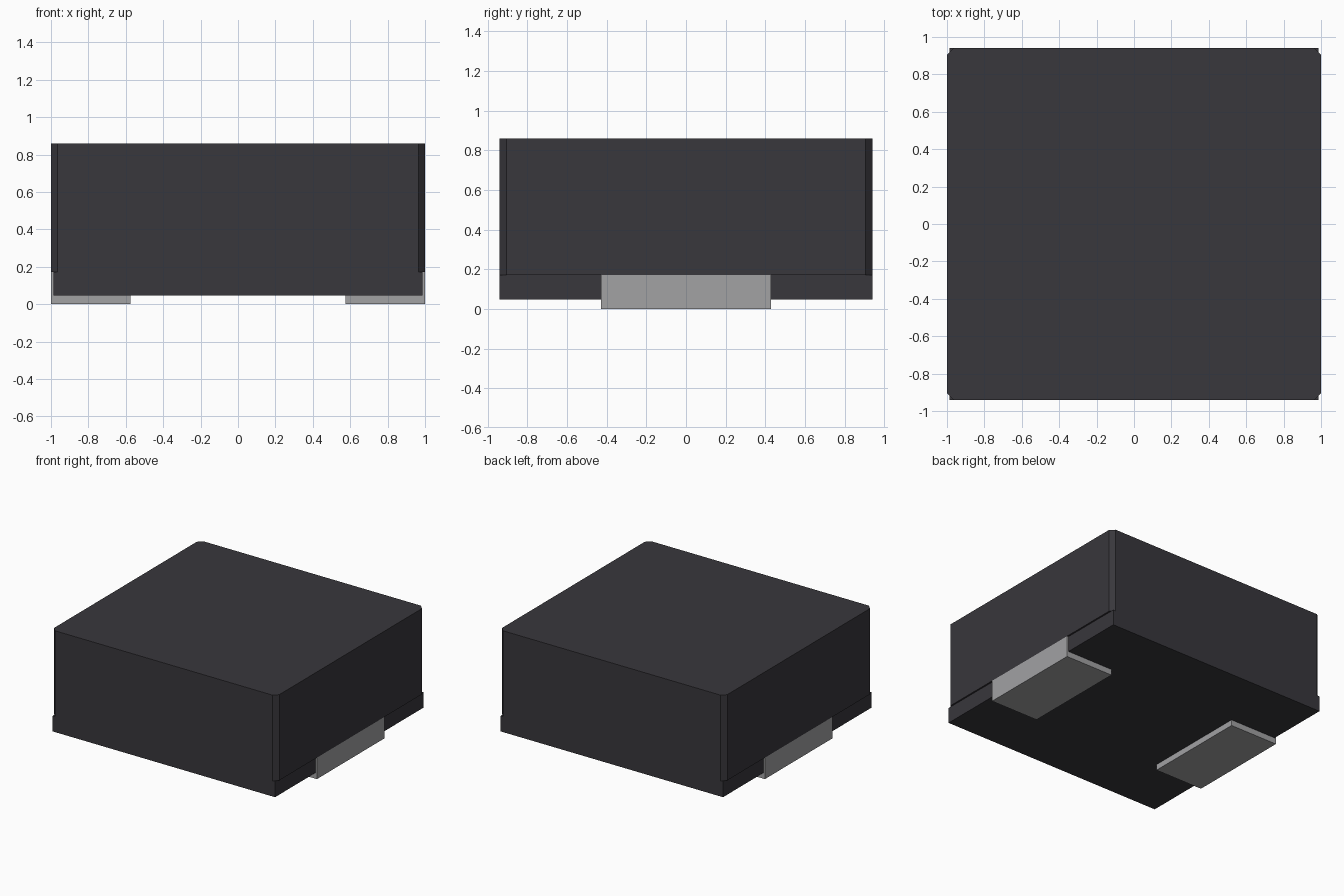
import bpy
import bmesh

if "Cube" in bpy.data.objects:
    bpy.data.objects.remove(bpy.data.objects["Cube"], do_unlink=True)


def make_material(name, color):
    mat = bpy.data.materials.new(name)
    mat.use_nodes = True
    mat.diffuse_color = color
    mat.node_tree.nodes["Principled BSDF"].inputs["Base Color"].default_value = color
    return mat


def extrude_profile(name, points, axis, low, high, mat):
    """Extrude a closed 2D outline along y (points are x, z) or z (points are x, y)."""
    def place(a, b, t):
        return (a, t, b) if axis == "y" else (a, b, t)

    bm = bmesh.new()
    face = bm.faces.new([bm.verts.new(place(a, b, low)) for a, b in points])
    result = bmesh.ops.extrude_face_region(bm, geom=[face])
    moved = [v for v in result["geom"] if isinstance(v, bmesh.types.BMVert)]
    bmesh.ops.translate(bm, verts=moved, vec=place(0, 0, high - low))
    bmesh.ops.recalc_face_normals(bm, faces=bm.faces[:])
    mesh = bpy.data.meshes.new(name)
    bm.to_mesh(mesh)
    bm.free()
    mesh.materials.append(mat)
    obj = bpy.data.objects.new(name, mesh)
    bpy.context.collection.objects.link(obj)
    return obj


charcoal = make_material("charcoal", (0.040, 0.038, 0.045, 1))
metal = make_material("grey metal", (0.36, 0.36, 0.37, 1))

# Main block with chamfered vertical corners
X, Y, C = 1.0, 0.94, 0.035
octagon = [(X, -Y + C), (X, Y - C), (X - C, Y), (-X + C, Y),
           (-X, Y - C), (-X, -Y + C), (-X + C, -Y), (X - C, -Y)]
extrude_profile("body", octagon, "z", 0.172, 0.86, charcoal)

# Slightly narrower square-cornered base
B = 0.987
extrude_profile("base", [(B, -Y), (B, Y), (-B, Y), (-B, -Y)], "z", 0.047, 0.172, charcoal)

# L-shaped terminals folded under the base
for side, s in (("left", 1), ("right", -1)):
    outline = [(0.575, 0), (1.0, 0), (1.0, 0.172), (B, 0.172), (B, 0.047), (0.575, 0.047)]
    extrude_profile(side + "_terminal", [(s * x, z) for x, z in outline],
                    "y", -0.428, 0.428, metal)
